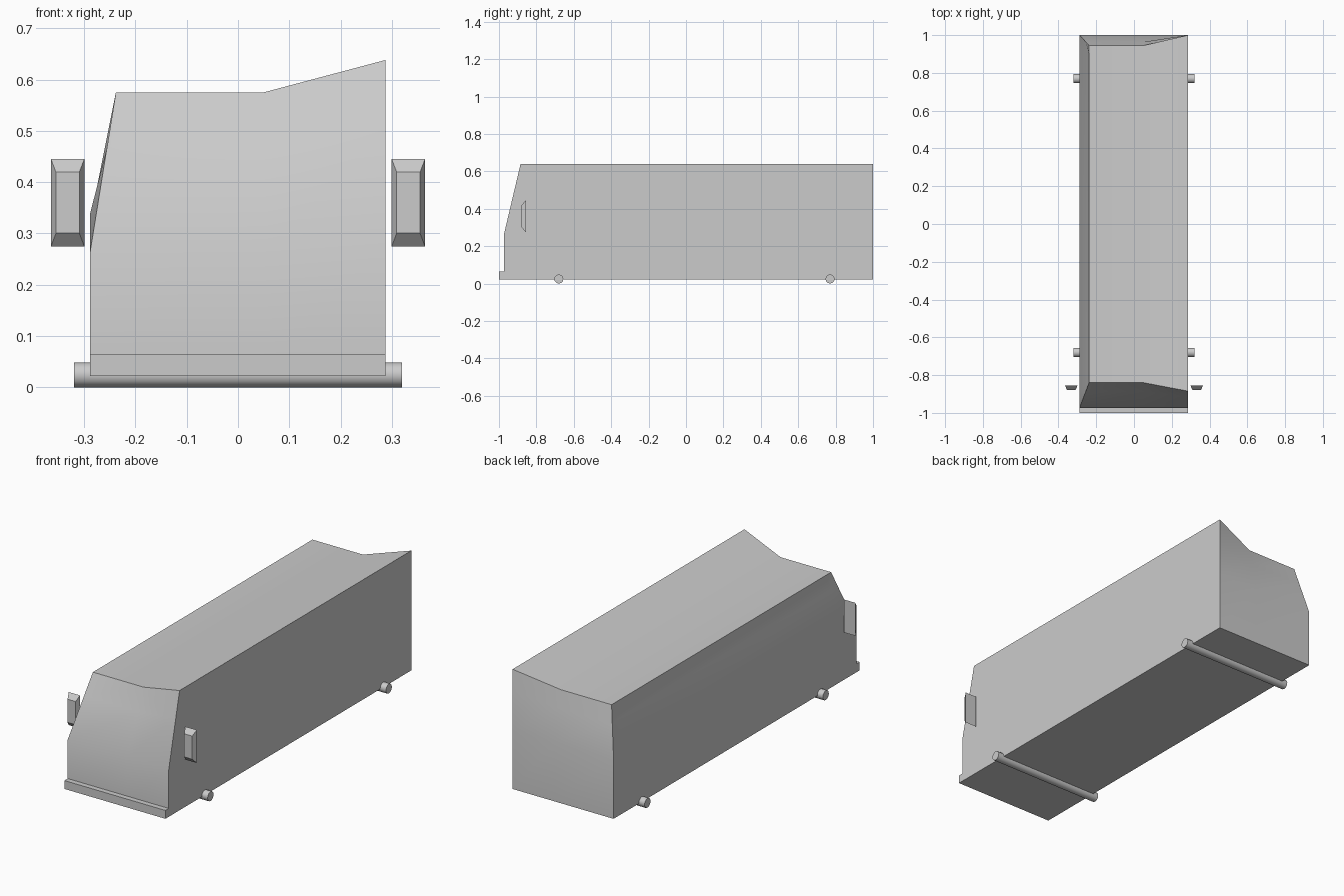
import bpy, bmesh, math
from mathutils import Vector

if "Cube" in bpy.data.objects:
    bpy.data.objects.remove(bpy.data.objects["Cube"])


def make_object(name, bm, angle=25):
    bmesh.ops.recalc_face_normals(bm, faces=bm.faces)
    mesh = bpy.data.meshes.new(name)
    bm.to_mesh(mesh)
    bm.free()
    ob = bpy.data.objects.new(name, mesh)
    bpy.context.collection.objects.link(ob)
    bpy.ops.object.select_all(action='DESELECT')
    ob.select_set(True)
    bpy.context.view_layer.objects.active = ob
    bpy.ops.object.shade_smooth_by_angle(angle=math.radians(angle))
    return ob


def box(name, x0, x1, y0, y1, z0, z1):
    bm = bmesh.new()
    bmesh.ops.create_cube(bm, size=1)
    for v in bm.verts:
        v.co = Vector((x0 + (v.co.x + .5) * (x1 - x0),
                       y0 + (v.co.y + .5) * (y1 - y0),
                       z0 + (v.co.z + .5) * (z1 - z0)))
    return make_object(name, bm)


# Van body: stacked rings, each ordered front left, front middle, front right,
# back right, back middle, back left, left side rear, left side front
base = [(-.288, -.973), (.05, -.973), (.287, -.973), (.287, 1),
        (.05, 1), (-.288, 1), (-.288, .92), (-.288, -.88)]
sill = [(x, y, .022) for x, y in base]
belt_z = [.265, .265, .265, .325, .325, .325, .34, .34]
belt = [(x, y, z) for (x, y), z in zip(base, belt_z)]
roof = [(-.238, -.84, .575), (.05, -.84, .575), (.287, -.885, .638), (.287, 1, .638),
        (.05, .945, .575), (-.238, .945, .575), (-.238, .90, .575), (-.238, -.80, .575)]
glass = [Vector(a).lerp(Vector(b), .65) for a, b in zip(belt, roof)]
for i in (6, 7):
    glass[i].x, glass[i].z = -.246, .49

bm = bmesh.new()
rings = [[bm.verts.new(p) for p in ring] for ring in (sill, belt, glass, roof)]
for low, high in zip(rings, rings[1:]):
    for i in range(8):
        j = (i + 1) % 8
        bm.faces.new((low[i], low[j], high[j], high[i]))
bm.faces.new(rings[0])
top = rings[-1]
bm.faces.new([top[i] for i in (0, 1, 4, 5, 6, 7)])
bm.faces.new([top[i] for i in (1, 2, 3, 4)])
make_object("van_body", bm)

# Front bumper
box("front_bumper", -.288, .287, -1, -.96, .022, .065)

# Axles running across under the body
for name, y in (("front_axle", -.68), ("rear_axle", .77)):
    bpy.ops.mesh.primitive_cylinder_add(vertices=12, radius=.0245, depth=.64,
                                        location=(0, y, .0245),
                                        rotation=(0, math.pi / 2, 0))
    bpy.context.object.name = name
    bpy.ops.object.shade_smooth_by_angle(angle=math.radians(35))

# Side mirrors: blocks tapering toward the front
for side, name in ((-1, "left_mirror"), (1, "right_mirror")):
    ob = box(name, -.0325, .0325, -.879, -.856, -.085, .085)
    for v in ob.data.vertices:
        if v.co.y < -.87:
            v.co.x *= .7
            v.co.z *= .7
        v.co.x += side * .332
        v.co.z += .36
